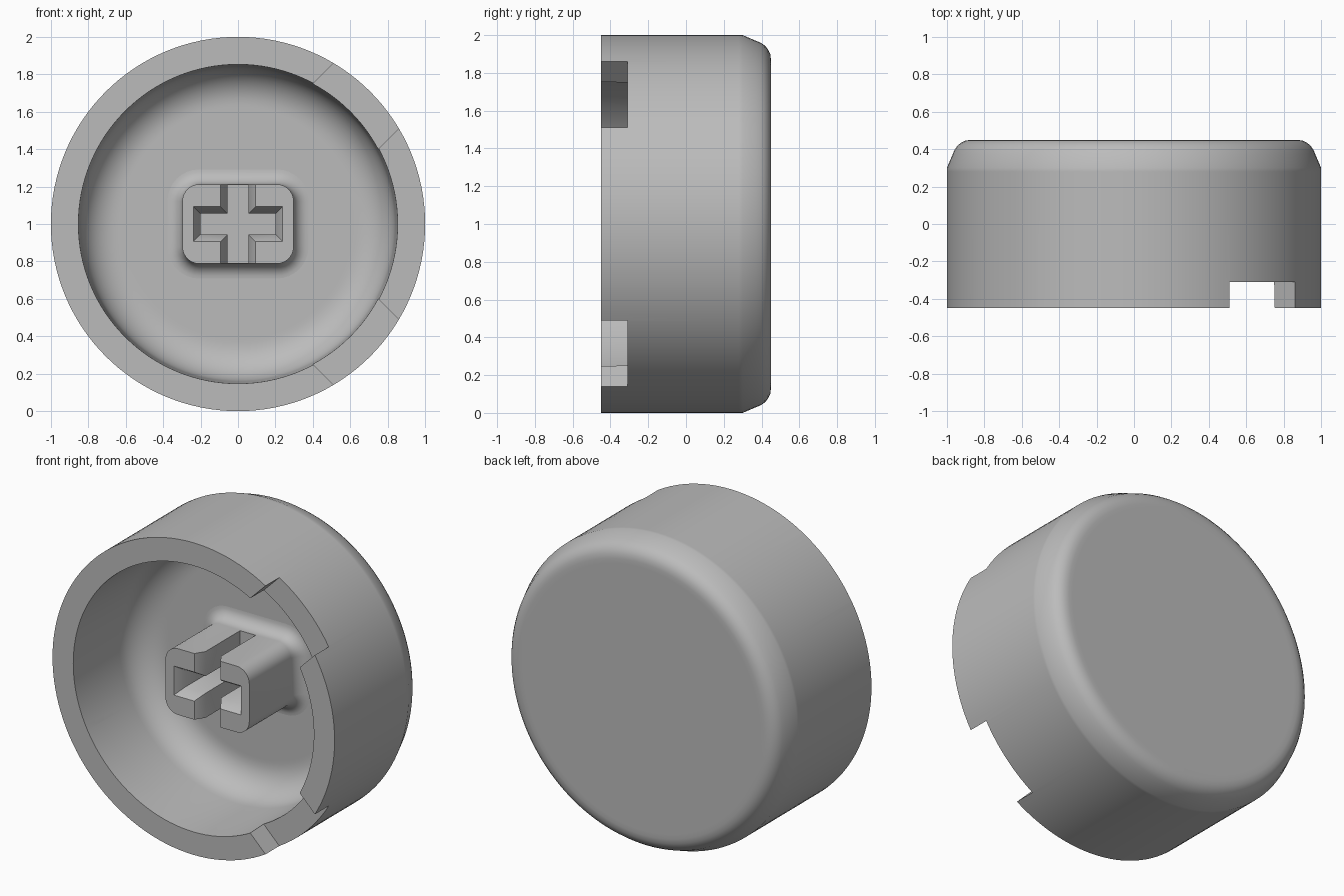
import bpy, bmesh
from math import sin, cos, pi
from mathutils import Matrix, Vector

cube = bpy.data.objects.get("Cube")
if cube:
    bpy.data.objects.remove(cube, do_unlink=True)

FRONT, BACK, FLOOR, STEM_FRONT = -0.45, 0.45, 0.19, -0.31

grey = bpy.data.materials.new("mid grey")
grey.use_nodes = True
grey.diffuse_color = (0.5, 0.5, 0.5, 1)
grey.node_tree.nodes["Principled BSDF"].inputs["Base Color"].default_value = (0.5, 0.5, 0.5, 1)


def make_object(name, bm):
    bmesh.ops.recalc_face_normals(bm, faces=bm.faces)
    mesh = bpy.data.meshes.new(name)
    bm.to_mesh(mesh)
    bm.free()
    mesh.materials.append(grey)
    obj = bpy.data.objects.new(name, mesh)
    bpy.context.collection.objects.link(obj)
    return obj


def activate(obj):
    bpy.ops.object.select_all(action="DESELECT")
    obj.select_set(True)
    bpy.context.view_layer.objects.active = obj


def carve(target, cutters):
    activate(target)
    for cutter in cutters:
        mod = target.modifiers.new("cut", "BOOLEAN")
        mod.operation, mod.solver, mod.object = "DIFFERENCE", "EXACT", cutter
        bpy.ops.object.modifier_apply(modifier=mod.name)
    for cutter in cutters:
        bpy.data.objects.remove(cutter, do_unlink=True)


def loft(name, loops):
    """Skin a stack of equal-length point loops and cap both ends."""
    bm = bmesh.new()
    rings = [[bm.verts.new(p) for p in loop] for loop in loops]
    n = len(rings[0])
    for a, b in zip(rings, rings[1:]):
        for i in range(n):
            j = (i + 1) % n
            bm.faces.new((a[i], a[j], b[j], b[i]))
    bm.faces.new(rings[0])
    bm.faces.new(rings[-1])
    return make_object(name, bm)


def rounded_rect(hx, hz, r, y, steps=8):
    pts = []
    for k, (sx, sz) in enumerate([(1, 1), (-1, 1), (-1, -1), (1, -1)]):
        for i in range(steps + 1):
            a = (k + i / steps) * pi / 2
            pts.append((sx * (hx - r) + r * cos(a), y, 1 + sz * (hz - r) + r * sin(a)))
    return pts


def rect(hx, hz, y):
    return [(sx * hx, y, 1 + sz * hz) for sx, sz in [(1, 1), (-1, 1), (-1, -1), (1, -1)]]


# Cap shell: lathed cup with rounded back edge and filleted cavity
outer = [(0, BACK), (0.84, BACK), (0.87, BACK), (0.90, 0.446), (0.925, 0.434),
         (0.945, 0.417), (0.96, 0.395), (0.97, 0.37), (1, 0.30), (1, 0.28), (1, FRONT)]
fillet = 0.2
inner = [(0.853, FRONT)]
for i in range(11):
    a = i / 10 * pi / 2
    inner.append((0.84 - fillet + fillet * cos(a), FLOOR - fillet + fillet * sin(a)))
inner += [(0.62, FLOOR), (0, FLOOR)]
bm = bmesh.new()
verts = [bm.verts.new((r, y, 1)) for r, y in outer + inner]
edges = [bm.edges.new(pair) for pair in zip(verts, verts[1:])]
bmesh.ops.spin(bm, geom=verts + edges, cent=(0, 0, 1), axis=(0, 1, 0),
               angle=2 * pi, steps=128, use_duplicate=False)
bmesh.ops.remove_doubles(bm, verts=bm.verts, dist=0.0005)
shell = make_object("cap_shell", bm)

# Four diagonal notches in the rim
notches = []
for k in range(4):
    bm = bmesh.new()
    bmesh.ops.create_cube(bm, size=1)
    turn = Matrix.Rotation(pi / 4 + k * pi / 2, 4, "Y")
    bm.transform(Matrix.Translation((0, 0, 1)) @ turn
                 @ Matrix.Translation((0.9, -0.46, 0)) @ Matrix.Diagonal((0.5, 0.3, 0.495, 1)))
    notches.append(make_object("notch_cutter", bm))
carve(shell, notches)

# Stem: rounded block flaring into the cavity floor
flare = 0.08
loops = [rounded_rect(0.297, 0.212, 0.09, STEM_FRONT)]
for i in range(9):
    a = i / 8 * pi / 2
    grow = flare * (1 - cos(a))
    loops.append(rounded_rect(0.297 + grow, 0.212 + grow, 0.09 + grow, FLOOR - flare + flare * sin(a)))
loops.append(rounded_rect(0.297 + flare, 0.212 + flare, 0.09 + flare, FLOOR + 0.02))
stem = loft("stem", loops)


# Cross-shaped socket with a chamfered mouth
def slot(hx, hz, cx, cz):
    return loft("slot_cutter", [rect(hx + 2 * cx, hz + 2 * cz, STEM_FRONT - 0.06),
                                rect(hx, hz, STEM_FRONT + 0.06), rect(hx, hz, 0.1)])


carve(stem, [slot(0.2, 0.055, 0.038, 0.038), slot(0.055, 0.5, 0.038, 0)])

for obj in (shell, stem):
    activate(obj)
    bpy.ops.object.shade_smooth_by_angle(angle=0.6)
